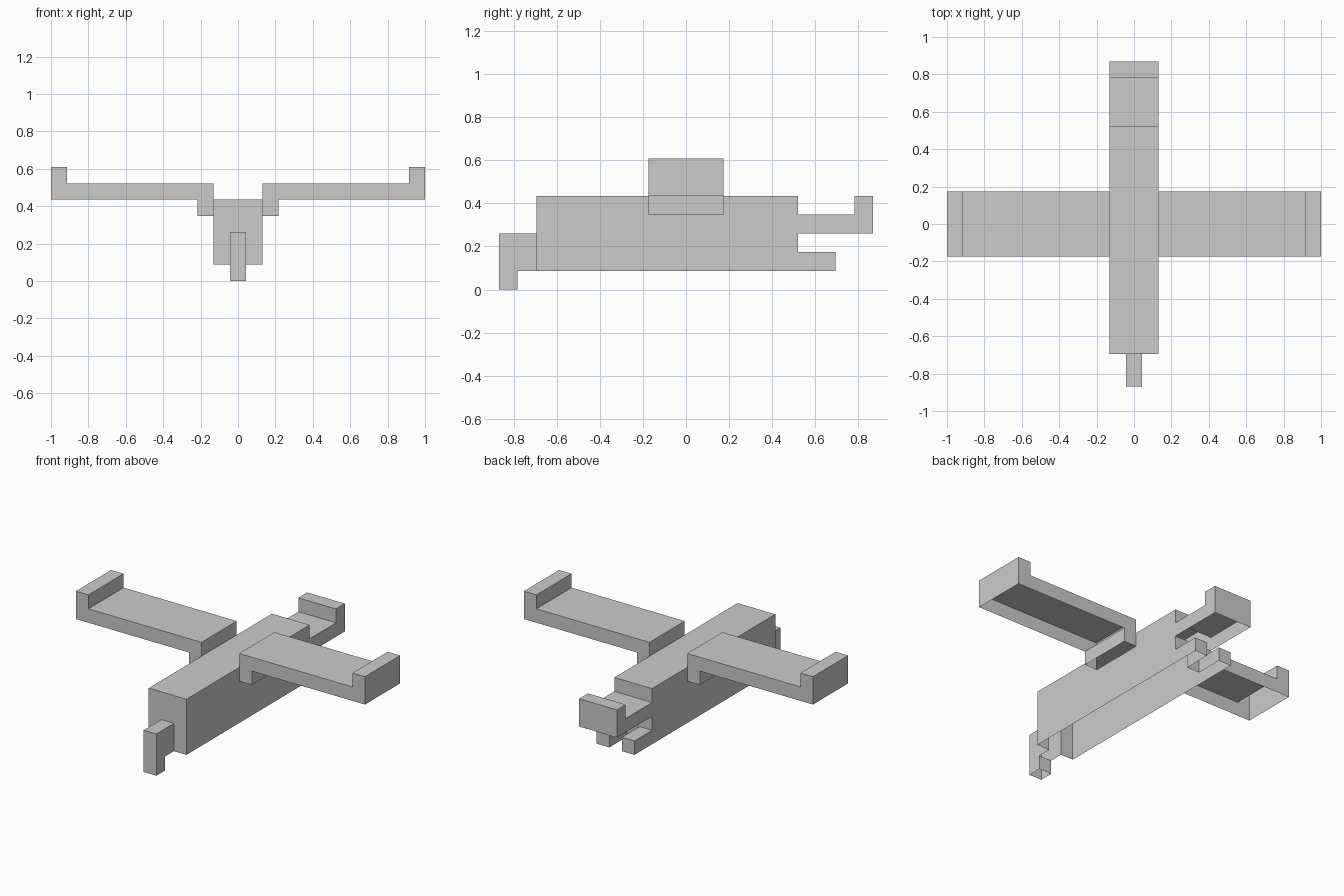
import bpy, bmesh
from mathutils import Vector

if "Cube" in bpy.data.objects:
    bpy.data.objects.remove(bpy.data.objects["Cube"])

U = 2 / 23  # one block; the model is built from blocks and has open undersides


def cells(x0, x1, y0, y1, z0, z1):
    """Block indices of a box (ends exclusive); x index 0 is the centre column."""
    return {(x, y, z) for x in range(x0, x1) for y in range(y0, y1) for z in range(z0, z1)}


def mirror(part):
    return {(-x, y, z) for x, y, z in part}


parts = {}
parts["fuselage"] = cells(-1, 2, -8, 6, 1, 5)
# Nose leg: horizontal arm with a drop at the tip
parts["nose_leg"] = cells(0, 1, -10, -8, 1, 3) | cells(0, 1, -10, -9, 0, 1)
# Tail plate with raised rear lip
parts["tail"] = cells(-1, 2, 6, 10, 3, 4) | cells(-1, 2, 9, 10, 4, 5)
# Wing with root bracket and raised tip
parts["right_wing"] = (cells(2, 12, -2, 2, 5, 6) | cells(2, 3, -2, 2, 4, 5)
                       | cells(11, 12, -2, 2, 6, 7))
parts["left_wing"] = mirror(parts["right_wing"])
# Lower rear prongs
parts["right_prong"] = cells(1, 2, 6, 8, 1, 2)
parts["left_prong"] = mirror(parts["right_prong"])

solid = set().union(*parts.values())
SIDES = [Vector(v) for v in ((1, 0, 0), (-1, 0, 0), (0, 1, 0), (0, -1, 0), (0, 0, 1))]


def build(name, part):
    """Skin the exposed top and side faces, then merge flat areas."""
    bm = bmesh.new()
    for c in sorted(part):
        centre = Vector((c[0], c[1] + 0.5, c[2] + 0.5))
        for n in SIDES:
            if tuple(int(a + b) for a, b in zip(c, n)) in solid:
                continue
            a = Vector((n.y, n.z, n.x))
            b = n.cross(a)
            quad = [centre + (n + s * a + t * b) / 2
                    for s, t in ((-1, -1), (1, -1), (1, 1), (-1, 1))]
            bm.faces.new([bm.verts.new(p * U) for p in quad])
    bmesh.ops.remove_doubles(bm, verts=bm.verts, dist=U / 100)
    bmesh.ops.dissolve_limit(bm, angle_limit=0.01, verts=bm.verts, edges=bm.edges)
    mesh = bpy.data.meshes.new(name)
    bm.to_mesh(mesh)
    bm.free()
    bpy.context.collection.objects.link(bpy.data.objects.new(name, mesh))


for name, part in parts.items():
    build(name, part)
